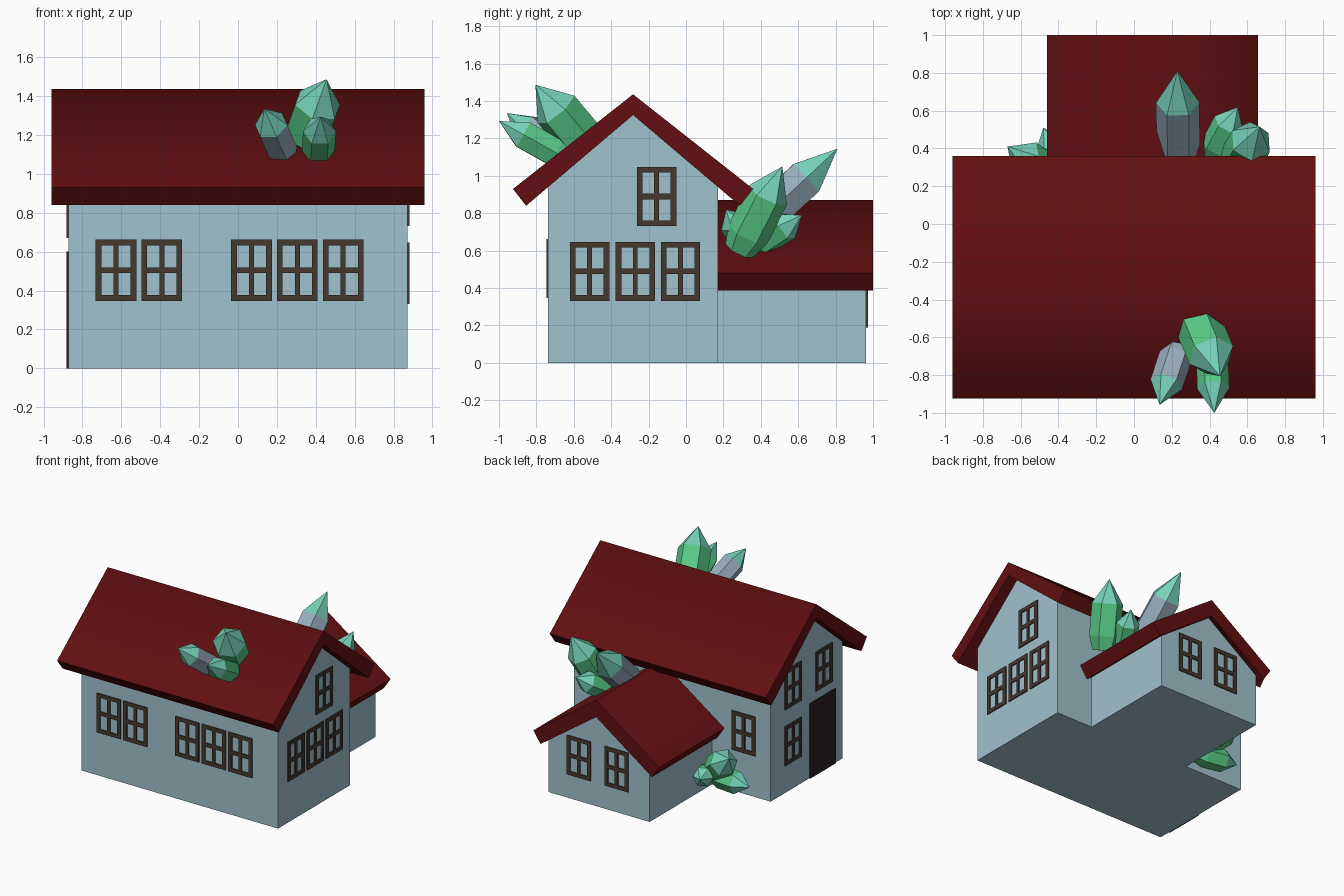
import bpy, bmesh, math
from mathutils import Vector

if "Cube" in bpy.data.objects:
    bpy.data.objects.remove(bpy.data.objects["Cube"])


def material(name, r, g, b):
    lin = [(c / 255 / 12.92 if c < 11 else ((c / 255 + 0.055) / 1.055) ** 2.4) for c in (r, g, b)]
    m = bpy.data.materials.new(name)
    m.diffuse_color = (*lin, 1)
    m.use_nodes = True
    m.node_tree.nodes["Principled BSDF"].inputs["Base Color"].default_value = m.diffuse_color
    return m


WALL = material("pale blue wall", 160, 194, 205)
ROOF = material("dark red roof", 98, 15, 17)
FRAME = material("brown frame", 70, 56, 47)
DOOR = material("dark door", 46, 36, 33)
TEAL = material("teal crystal tip", 118, 210, 185)
GREEN = material("green crystal", 88, 202, 134)
GREY = material("grey blue crystal", 152, 174, 188)


def finish(name, bm, *mats):
    bmesh.ops.recalc_face_normals(bm, faces=bm.faces)
    me = bpy.data.meshes.new(name)
    bm.to_mesh(me)
    bm.free()
    for m in mats:
        me.materials.append(m)
    ob = bpy.data.objects.new(name, me)
    bpy.context.collection.objects.link(ob)
    return ob


def extrude_profile(name, pts, axis, c, a, b, mat):
    """Extrude a (width, z) profile, centred on c, along x or y from a to b."""
    bm = bmesh.new()

    def put(w, z, t):
        return bm.verts.new((t, c + w, z) if axis == 'x' else (c + w, t, z))
    rings = [[put(w, z, t) for w, z in pts] for t in (a, b)]
    n = len(pts)
    for r in rings:
        bm.faces.new(r)
    for i in range(n):
        j = (i + 1) % n
        bm.faces.new((rings[0][i], rings[0][j], rings[1][j], rings[1][i]))
    return finish(name, bm, mat)


def gable_walls(name, half, eave, apex, *args):
    return extrude_profile(name, [(-half, 0), (half, 0), (half, eave), (0, apex), (-half, eave)], *args)


def roof(name, outer, inner, *args):
    """Chevron slab: (apex z, half width, eave z) for the upper and lower skin."""
    (az, aw, ae), (bz, bw, be) = outer, inner
    ob = extrude_profile(name, [(-aw, ae), (0, az), (aw, ae), (bw, be), (0, bz), (-bw, be)], *args)
    bpy.context.view_layer.objects.active = ob
    ob.select_set(True)
    bpy.ops.object.shade_smooth_by_angle(angle=math.radians(80))
    ob.select_set(False)


# House and rear annex
YC, XC = -0.283, 0.098
gable_walls("main_walls", 0.455, 0.945, 1.335, 'x', YC, -0.873, 0.873, WALL)
gable_walls("annex_walls", 0.45, 0.425, 0.745, 'y', XC, 0.171, 0.963, WALL)
roof("main_roof", (1.436, 0.642, 0.93), (1.325, 0.572, 0.84), 'x', YC, -0.96, 0.96, ROOF)
roof("annex_roof", (0.87, 0.558, 0.48), (0.736, 0.495, 0.387), 'y', XC, 0.171, 1.0, ROOF)


# Windows and door: thin plates standing on a wall
def plate(bm, axis, pos, side, u0, u1, z0, z1):
    d = sorted((pos - side * 0.001, pos + side * 0.009))
    u = (u0, u1)
    res = bmesh.ops.create_cube(bm, size=1)
    for v in res['verts']:
        i, j, k = (int(c > 0) for c in v.co)
        z = (z0, z1)[k]
        v.co = (d[i], u[j], z) if axis == 'x' else (u[i], d[j], z)


def window(bm, axis, pos, side, u, z, w=0.21, h=0.315, t=0.03):
    wall = (bm, axis, pos, side)
    for a in (u, u + w - t):
        plate(*wall, a, a + t, z, z + h)
    plate(*wall, u + w / 2 - 0.013, u + w / 2 + 0.013, z + t, z + h - t)
    for b in (z, z + h / 2 - t / 2, z + h - t):
        plate(*wall, u + t, u + w - t, b, b + t)


WALLS = {
    "front": ('y', -0.738, -1, [(u, 0.347) for u in (-0.733, -0.497, -0.036, 0.2, 0.436)]),
    "right": ('x', 0.873, 1, [(-0.62, 0.332), (-0.376, 0.332), (-0.134, 0.332), (-0.262, 0.732)]),
    "left": ('x', -0.873, -1, [(-0.215, 0.22), (-0.215, 0.67), (-0.605, 0.67)]),
    "back": ('y', 0.172, 1, [(-0.74, 0.33)]),
    "annex": ('y', 0.963, 1, [(-0.165, 0.19), (0.17, 0.19)]),
}
for name, (axis, pos, side, spots) in WALLS.items():
    bm = bmesh.new()
    for u, z in spots:
        window(bm, axis, pos, side, u, z)
    finish(name + "_windows", bm, FRAME)
bm = bmesh.new()
plate(bm, 'x', -0.873, -1, -0.645, -0.32, 0, 0.6)
finish("door", bm, DOOR)


# Crystals: six-sided, narrow foot, full shoulder, pointed tip
def crystal(name, base, tip, r, body, foot=0.72, shoulder=0.66):
    base, tip = Vector(base), Vector(tip)
    axis = tip - base
    q = axis.to_track_quat('Z', 'Y')
    bm = bmesh.new()
    rings = []
    for t, s in ((0, foot), (0.2, 1), (shoulder, 1)):
        rings.append([bm.verts.new(base + axis * t + q @ Vector(
            (r * s * math.cos(k * math.pi / 3), r * s * math.sin(k * math.pi / 3), 0))) for k in range(6)])
    point = bm.verts.new(tip)
    bm.faces.new(rings[0])
    for k in range(6):
        j = (k + 1) % 6
        for a, b in zip(rings, rings[1:]):
            bm.faces.new((a[k], a[j], b[j], b[k]))
        bm.faces.new((rings[2][k], rings[2][j], point)).material_index = 1
    finish(name, bm, body, TEAL)


# Front roof cluster
crystal("roof_crystal_large", (0.32, -0.48, 1.10), (0.455, -0.805, 1.487), 0.125, GREEN)
crystal("roof_crystal_left", (0.24, -0.64, 1.09), (0.135, -0.957, 1.335), 0.088, GREY)
crystal("roof_crystal_right", (0.41, -0.62, 1.08), (0.425, -1.0, 1.293), 0.085, GREEN)
# Annex roof cluster
crystal("annex_crystal_tall", (0.235, 0.32, 0.69), (0.23, 0.81, 1.145), 0.115, GREY)
crystal("annex_crystal_outer", (0.53, 0.285, 0.60), (0.665, 0.515, 1.05), 0.115, GREEN)
crystal("annex_crystal_small", (0.41, 0.36, 0.62), (0.55, 0.62, 0.79), 0.085, GREEN)
crystal("annex_crystal_stub", (0.44, 0.33, 0.62), (0.56, 0.215, 0.82), 0.08, GREEN)
# Ground cluster in the rear left corner
crystal("ground_crystal_large", (-0.40, 0.22, 0.15), (-0.67, 0.41, 0.38), 0.105, GREEN)
crystal("ground_crystal_low", (-0.40, 0.22, 0.11), (-0.755, 0.27, 0.12), 0.085, GREEN)
crystal("ground_crystal_side", (-0.38, 0.26, 0.14), (-0.48, 0.51, 0.20), 0.075, GREEN)
